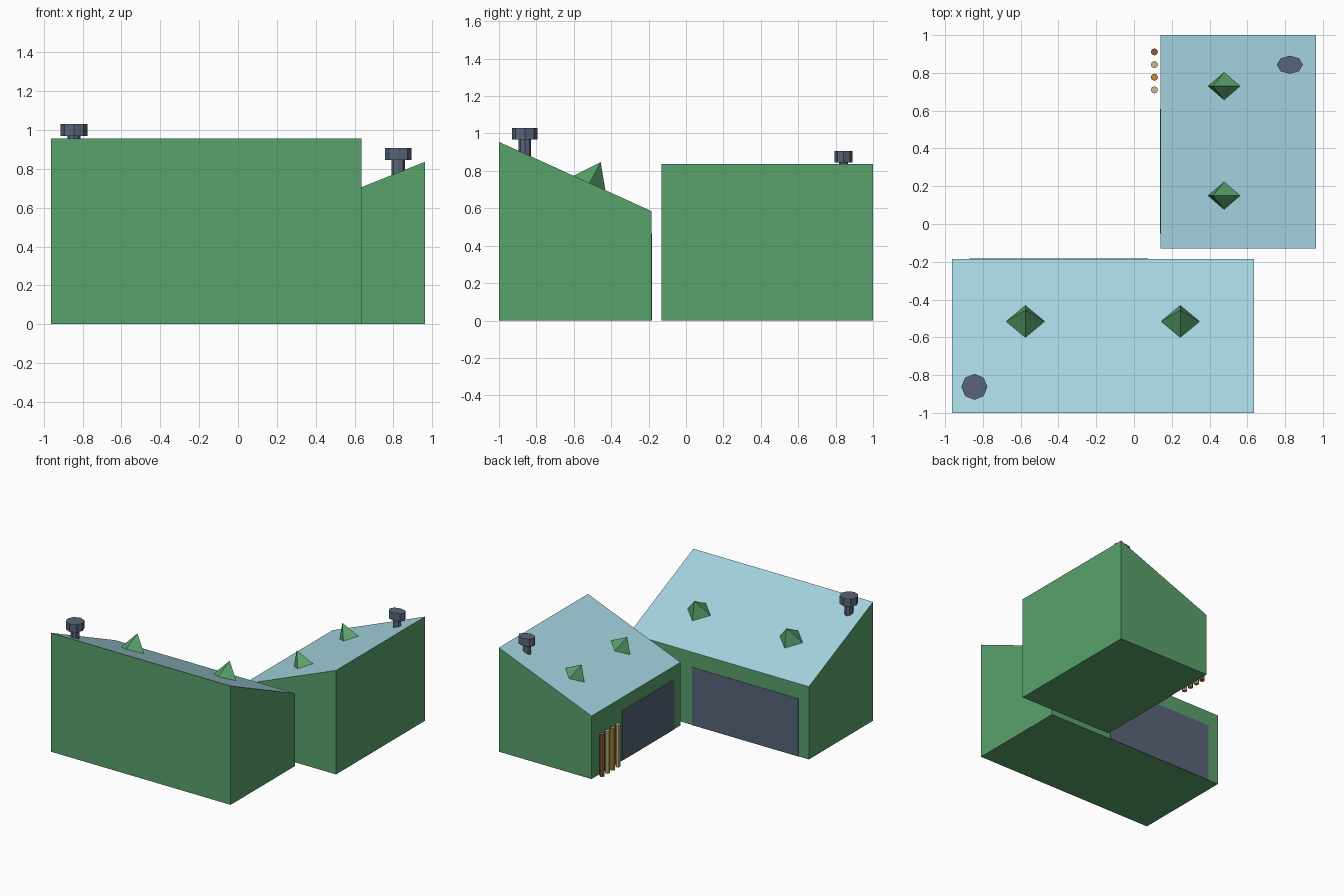
import bpy, math
from mathutils import Matrix, Vector

if "Cube" in bpy.data.objects:
    bpy.data.objects.remove(bpy.data.objects["Cube"])


def material(name, rgb):
    m = bpy.data.materials.new(name)
    m.diffuse_color = (*rgb, 1)
    m.use_nodes = True
    m.node_tree.nodes["Principled BSDF"].inputs["Base Color"].default_value = m.diffuse_color
    return m


GREEN = material("wall_green", (0.10, 0.36, 0.15))
BLUE = material("roof_blue", (0.37, 0.65, 0.74))
SLATE = material("slate", (0.10, 0.13, 0.19))
WOODS = [material("dark_wood", (0.25, 0.12, 0.04)), material("pale_wood", (0.62, 0.47, 0.27)),
         material("gold_wood", (0.50, 0.26, 0.04)), material("light_wood", (0.62, 0.47, 0.27))]


def mesh(name, verts, faces, *mats):
    me = bpy.data.meshes.new(name)
    me.from_pydata(verts, [], faces)
    for m in mats:
        me.materials.append(m)
    ob = bpy.data.objects.new(name, me)
    bpy.context.collection.objects.link(ob)
    return ob


def block(name, lo, hi, z_of, *mats):
    """Box from the ground up to a top height given by z_of(x, y)."""
    pts = [(lo[0], lo[1]), (hi[0], lo[1]), (hi[0], hi[1]), (lo[0], hi[1])]
    verts = [(x, y, 0) for x, y in pts] + [(x, y, z_of(x, y)) for x, y in pts]
    faces = [(3, 2, 1, 0), (4, 5, 6, 7)] + [(i, (i + 1) % 4, (i + 1) % 4 + 4, i + 4) for i in range(4)]
    ob = mesh(name, verts, faces, *mats)
    if len(mats) > 1:
        ob.data.polygons[1].material_index = 1
    return ob


def cylinder(name, x, y, z0, z1, r, sides, mat, sy=1):
    bpy.ops.mesh.primitive_cylinder_add(vertices=sides, radius=r, depth=z1 - z0,
                                        location=(x, y, (z0 + z1) / 2))
    ob = bpy.context.object
    ob.name = name
    ob.scale.y = sy
    ob.data.materials.append(mat)


def roof_a(x, y):
    return 0.955 - 0.454 * (y + 1)


def roof_b(x, y):
    return 0.507 + 0.4 * (x - 0.14)


def spike(name, x, y, roof, rx, ry, apex):
    """Four-sided pyramid whose base lies on the sloping roof."""
    base = [(x + rx, y), (x, y + ry), (x - rx, y), (x, y - ry)]
    verts = [(px, py, roof(px, py)) for px, py in base]
    verts.append((x + apex[0], y + apex[1], roof(x, y) + apex[2]))
    mesh(name, verts, [(3, 2, 1, 0)] + [(i, (i + 1) % 4, 4) for i in range(4)], GREEN)


def vent(name, x, y, roof, z_cap, sy):
    cylinder(name + "_stem", x, y, roof(x, y) - 0.03, z_cap + 0.01, 0.034, 8, SLATE, sy)
    cylinder(name + "_cap", x, y, z_cap, z_cap + 0.062, 0.069, 8, SLATE, sy)


# two shed-roofed buildings
block("long_building", (-0.963, -1), (0.635, -0.185), roof_a, GREEN, BLUE)
block("side_building", (0.14, -0.13), (0.963, 1), roof_b, GREEN, BLUE)

# shopfront panels facing the courtyard
block("long_front_panel", (-0.87, -0.19), (0.075, -0.182), lambda x, y: 0.465, SLATE)
block("side_front_panel", (0.137, -0.05), (0.145, 0.61), lambda x, y: 0.40, SLATE)

# roof spikes
for i, x in enumerate((-0.575, 0.245)):
    spike(f"long_roof_spike_{i}", x, -0.516, roof_a, 0.102, 0.085, (0, 0.06, 0.111))
for i, y in enumerate((0.15, 0.73)):
    spike(f"side_roof_spike_{i}", 0.477, y, roof_b, 0.085, 0.073, (-0.06, 0, 0.102))

# roof vents
vent("long_vent", -0.845, -0.862, roof_a, 0.968, 1)
vent("side_vent", 0.825, 0.843, roof_b, 0.845, 0.7)

# poles leaning by the side building
for i, mat in enumerate(WOODS):
    cylinder(f"pole_{i}", 0.108, 0.911 - 0.067 * i, 0, 0.34, 0.019, 8, mat)
